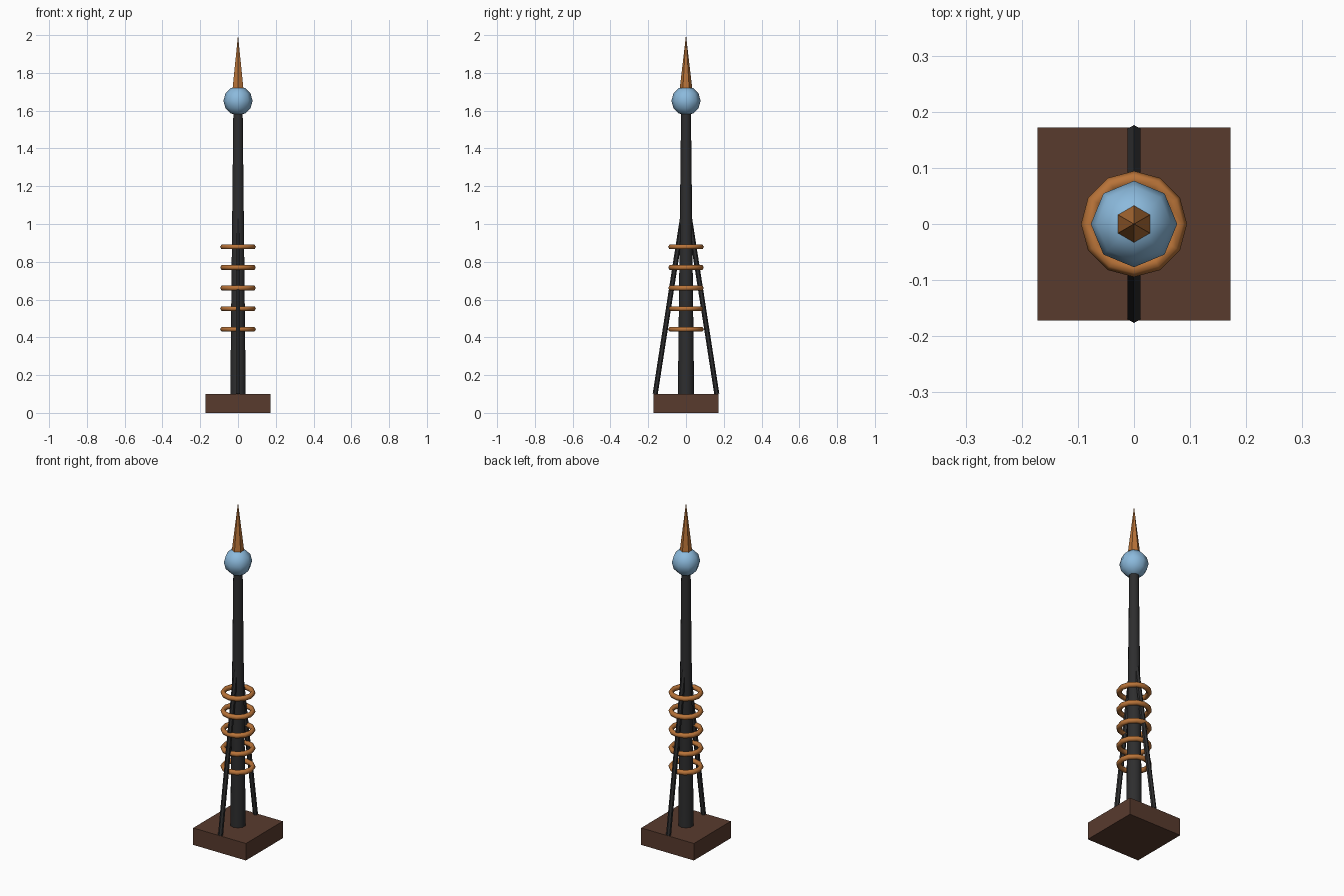
import bpy, bmesh, math
from mathutils import Vector, Matrix

if "Cube" in bpy.data.objects:
    bpy.data.objects.remove(bpy.data.objects["Cube"], do_unlink=True)


def material(name, rgb):
    m = bpy.data.materials.new(name)
    m.use_nodes = True
    m.diffuse_color = (*rgb, 1)
    m.node_tree.nodes["Principled BSDF"].inputs["Base Color"].default_value = (*rgb, 1)
    return m


brown = material("dark brown", (0.098, 0.043, 0.027))
iron = material("black iron", (0.027, 0.027, 0.028))
copper = material("copper", (0.479, 0.171, 0.04))
blue = material("sky blue", (0.26, 0.49, 0.72))


def finish(name, mat, smooth=None):
    ob = bpy.context.object
    ob.name = ob.data.name = name
    ob.data.materials.append(mat)
    if smooth:
        bpy.ops.object.shade_smooth_by_angle(angle=math.radians(smooth))
    return ob


def tapered_rod(name, mat, start, end, r1, r2, sides, smooth=None):
    """Cone or cylinder running from start to end."""
    a, b = Vector(start), Vector(end)
    d = b - a
    bpy.ops.mesh.primitive_cone_add(vertices=sides, radius1=r1, radius2=r2, depth=d.length)
    ob = finish(name, mat, smooth)
    tilt = Matrix.Rotation(-math.atan2(d.y, d.z), 4, 'X')
    ob.data.transform(Matrix.Translation((a + b) / 2) @ tilt)
    return ob


# Square base slab
bpy.ops.mesh.primitive_cube_add(size=1, location=(0, 0, 0.05))
base = finish("base", brown)
base.scale = (0.344, 0.344, 0.1)

# Tapering mast
tapered_rod("mast", iron, (0, 0, 0.1), (0, 0, 1.6), 0.043, 0.026, 10, 40)

# Slanted braces, front and back
for name, side in (("front_brace", -1), ("back_brace", 1)):
    tapered_rod(name, iron, (0, side * 0.163, 0.1), (0, side * 0.008, 1.1),
                0.0135, 0.0135, 6)

# Stack of coil rings
for i in range(5):
    bpy.ops.mesh.primitive_torus_add(major_segments=12, minor_segments=6,
                                     major_radius=0.08, minor_radius=0.0145,
                                     location=(0, 0, 0.443 + 0.109 * i))
    finish(f"coil_ring_{i + 1}", copper, 65)

# Glass orb
bpy.ops.mesh.primitive_uv_sphere_add(segments=8, ring_count=6, radius=0.077,
                                     location=(0, 0, 1.652))
finish("orb", blue, 60)

# Pointed spire
tapered_rod("spire", copper, (0, 0, 1.71), (0, 0, 2.0), 0.034, 0, 6)
